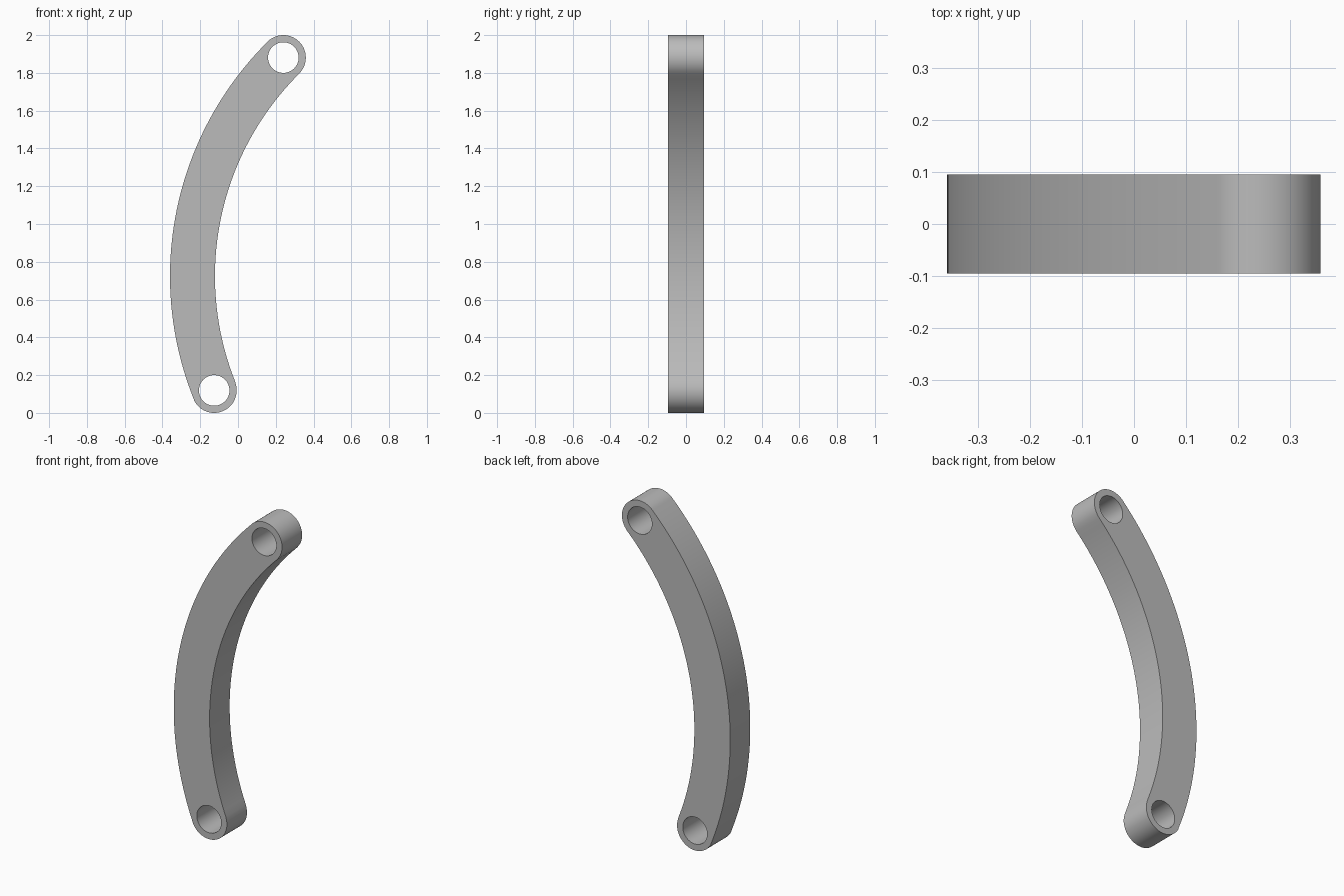
import bpy
from math import pi, radians, atan2, cos, sin
from mathutils import Vector

if "Cube" in bpy.data.objects:
    bpy.data.objects.remove(bpy.data.objects["Cube"], do_unlink=True)

HALF_WIDTH, HOLE, HALF_DEPTH = 0.119, 0.081, 0.095
LOW, HIGH = Vector((-0.126, 0.119)), Vector((0.24, 1.881))
BEND, BEND_RADIUS = Vector((1.389, 0.724)), 1.63


def arc(centre, radius, start, end, steps):
    """Points along an arc, both ends included."""
    angles = [start + (end - start) * i / steps for i in range(steps + 1)]
    return [centre + radius * Vector((cos(a), sin(a))) for a in angles]


def angle_to(point):
    d = point - BEND
    return atan2(d.y, d.x) % (2 * pi)


def add_loop(curve, points):
    spline = curve.splines.new("POLY")
    spline.points.add(len(points) - 1)
    for p, co in zip(spline.points, points):
        p.co = (co.x, co.y, 0, 1)
    spline.use_cyclic_u = True


# Curved bar outline with round ends
top, bottom = angle_to(HIGH), angle_to(LOW)
outline = arc(BEND, BEND_RADIUS + HALF_WIDTH, top, bottom, 48)
outline += arc(LOW, HALF_WIDTH, bottom, bottom + pi, 32)[1:-1]
outline += arc(BEND, BEND_RADIUS - HALF_WIDTH, bottom, top, 48)
outline += arc(HIGH, HALF_WIDTH, top - pi, top, 32)[1:-1]

curve = bpy.data.curves.new("curved_link_arm", "CURVE")
curve.dimensions = "2D"
curve.fill_mode = "BOTH"
curve.extrude = HALF_DEPTH
add_loop(curve, outline)

# Pivot holes
for centre in (LOW, HIGH):
    add_loop(curve, arc(centre, HOLE, 0, 2 * pi, 48)[:-1])

arm = bpy.data.objects.new("curved_link_arm", curve)
bpy.context.collection.objects.link(arm)
arm.rotation_euler.x = radians(90)

# Plain grey material
grey = bpy.data.materials.new("plain_grey")
grey.use_nodes = True
colour = (0.5, 0.5, 0.5, 1)
grey.diffuse_color = colour
grey.node_tree.nodes["Principled BSDF"].inputs["Base Color"].default_value = colour
curve.materials.append(grey)

# Turn into a mesh with smooth rims and sharp edges
bpy.ops.object.select_all(action="DESELECT")
arm.select_set(True)
bpy.context.view_layer.objects.active = arm
bpy.ops.object.convert(target="MESH")
bpy.ops.object.mode_set(mode="EDIT")
bpy.ops.mesh.select_all(action="SELECT")
bpy.ops.mesh.remove_doubles(threshold=0.0001)
bpy.ops.mesh.normals_make_consistent(inside=False)
bpy.ops.object.mode_set(mode="OBJECT")
bpy.ops.object.transform_apply(location=False, rotation=True, scale=False)
bpy.ops.object.shade_smooth_by_angle(angle=radians(30))
